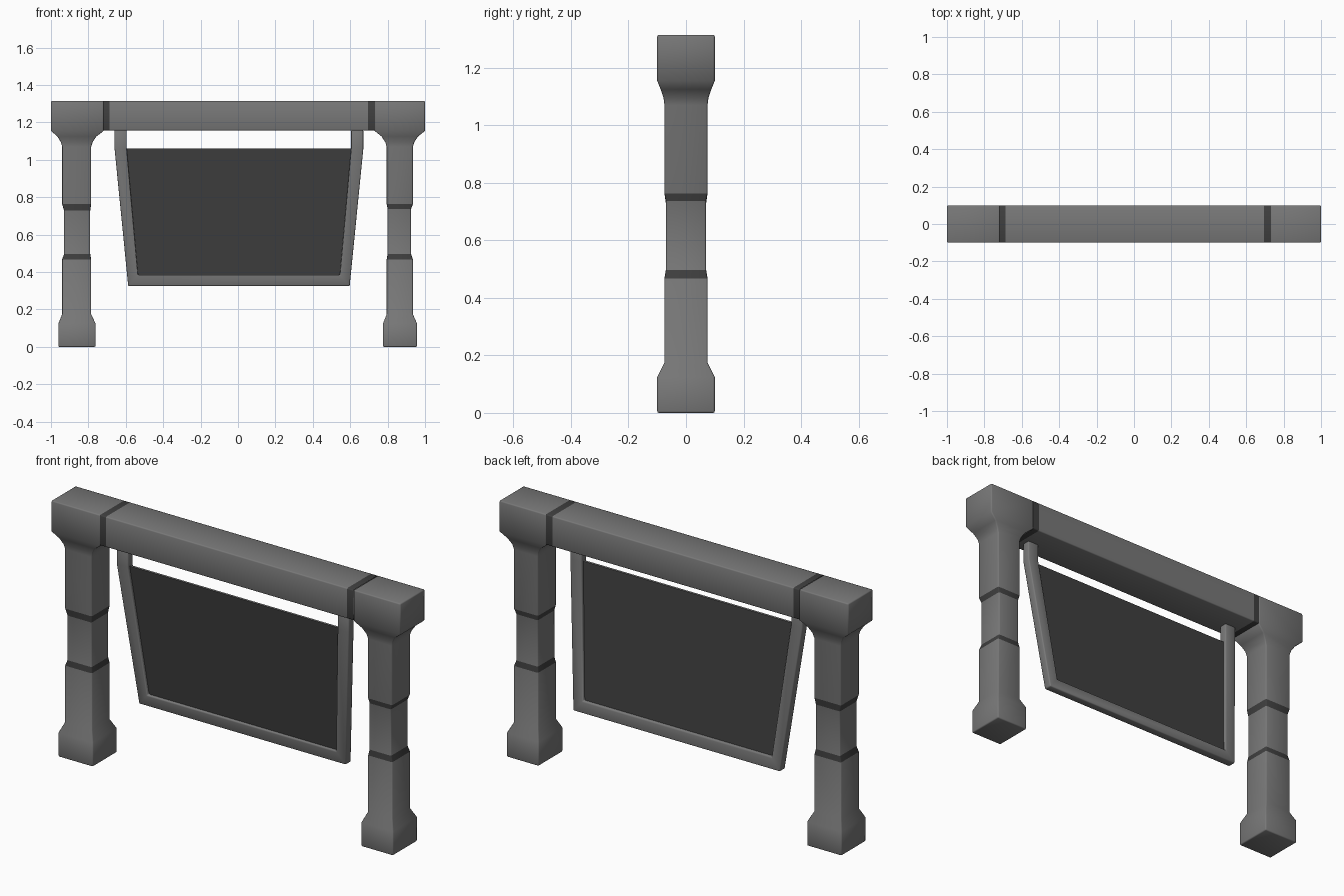
import bpy, bmesh

if "Cube" in bpy.data.objects:
    bpy.data.objects.remove(bpy.data.objects["Cube"])


def material(name, v):
    m = bpy.data.materials.new(name)
    m.diffuse_color = (v, v, v, 1)
    m.use_nodes = True
    m.node_tree.nodes["Principled BSDF"].inputs["Base Color"].default_value = m.diffuse_color
    return m


GREY = material("grey", 0.19)
DARK = material("dark_grey", 0.05)


def finish(name, bm, bevel=0.0):
    bmesh.ops.recalc_face_normals(bm, faces=bm.faces)
    me = bpy.data.meshes.new(name)
    bm.to_mesh(me)
    bm.free()
    me.materials.append(GREY)
    me.materials.append(DARK)
    ob = bpy.data.objects.new(name, me)
    bpy.context.collection.objects.link(ob)
    bpy.context.view_layer.objects.active = ob
    ob.select_set(True)
    if bevel:
        # softened edges, shaded smooth all round
        mod = ob.modifiers.new("soft_edges", "BEVEL")
        mod.width = bevel
        mod.segments = 2
        mod.limit_method = "ANGLE"
        mod.angle_limit = 1.0
        bpy.ops.object.shade_smooth()
    else:
        bpy.ops.object.shade_smooth_by_angle(angle=0.52)
    ob.select_set(False)
    return ob


def loft(name, rings, dark=(), caps=True, bevel=0.0):
    """Skin a list of four-point rings; spans listed in dark get the dark colour."""
    bm = bmesh.new()
    vs = [[bm.verts.new(p) for p in r] for r in rings]
    for i, (a, b) in enumerate(zip(vs, vs[1:])):
        for j in range(4):
            k = (j + 1) % 4
            bm.faces.new((a[j], a[k], b[k], b[j])).material_index = int(i in dark)
    if caps:
        bm.faces.new(vs[0])
        bm.faces.new(vs[-1])
    return finish(name, bm, bevel)


def lean(z):
    """y of the sign at height z: upright at the top, its foot swung backwards."""
    return -0.03 + 0.08 * max(0, 1.06 - z) / 0.735


def ring_at(x0, x1, z, half):
    y = lean(z)
    return [(x0, y - half, z), (x1, y - half, z), (x1, y + half, z), (x0, y + half, z)]


def post(name, side, base, shaft, waist, cap, band):
    # x ranges run from the inner to the outer edge, mirrored by side
    def mix(t):
        return [s + (c - s) * t for s, c in zip(shaft, cap)]
    sections = [(0, base, 0.1), (0.125, base, 0.1), (0.175, shaft, 0.075),
                (0.468, shaft, 0.075), (0.497, waist, 0.07),
                (band, waist, 0.07), (0.763, shaft, 0.075),
                (1.07, shaft, 0.075), (1.095, mix(0.12), 0.078),
                (1.125, mix(0.42), 0.088), (1.155, cap, 0.1), (1.315, cap, 0.1)]
    rings = [[(side * x0, -y, z), (side * x1, -y, z), (side * x1, y, z), (side * x0, y, z)]
             for z, (x0, x1), y in sections]
    loft(name, rings, dark=(3, 5), bevel=0.006)


# Posts with foot, grooved waist and flared cap
post("left_post", -1, (0.762, 0.96), (0.785, 0.94), (0.79, 0.93), (0.718, 1.0), 0.728)
post("right_post", 1, (0.775, 0.957), (0.795, 0.935), (0.80, 0.925), (0.73, 1.0), 0.737)

# Cross beam with a dark band at each end
loft("cross_beam",
     [[(x, -0.1, 1.157), (x, 0.1, 1.157), (x, 0.1, 1.315), (x, -0.1, 1.315)]
      for x in (-0.72, -0.686, 0.695, 0.732)], dark=(0, 2), caps=False, bevel=0.006)

# Hanging U-shaped frame: one sweep down the left, along the foot, up the right
H = 0.022
path = [((-0.66, 1.16), (-0.595, 1.16)), ((-0.66, 1.06), (-0.595, 1.06)),
        ((-0.587, 0.325), (-0.535, 0.385)), ((0.597, 0.325), (0.545, 0.385)),
        ((0.67, 1.06), (0.605, 1.06)), ((0.67, 1.16), (0.605, 1.16))]
loft("sign_frame",
     [[(xo, lean(zo) - H, zo), (xi, lean(zi) - H, zi),
       (xi, lean(zi) + H, zi), (xo, lean(zo) + H, zo)]
      for (xo, zo), (xi, zi) in path], bevel=0.006)

# Dark sign panel inside the frame
loft("sign_panel", [ring_at(-0.54, 0.55, 0.38, 0.006), ring_at(-0.6, 0.61, 1.06, 0.006)],
     dark=(0,))
